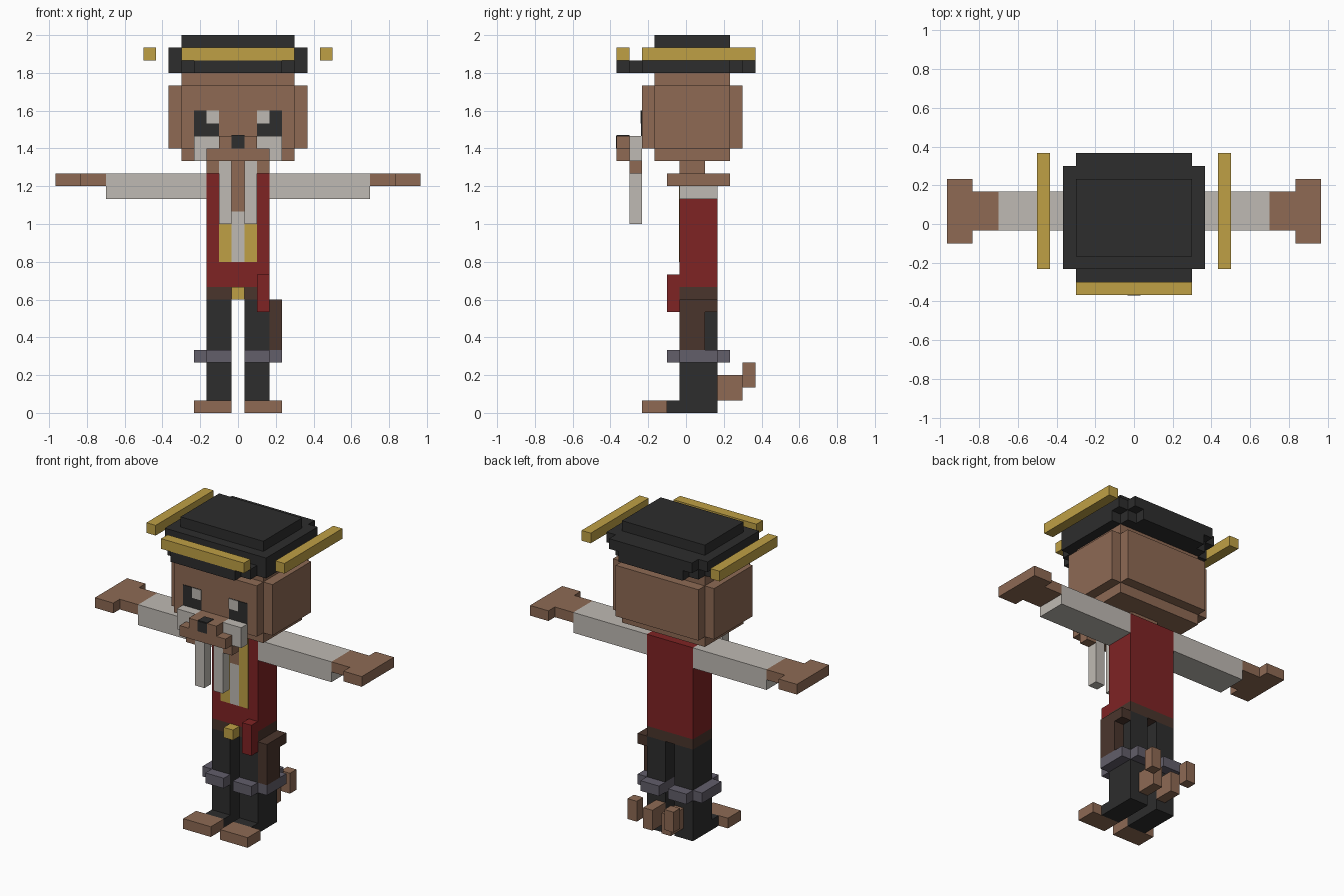
import bpy
import bmesh
from mathutils import Matrix, Vector

UNIT = 1 / 15  # edge of one block

cube = bpy.data.objects.get("Cube")
if cube:
    bpy.data.objects.remove(cube, do_unlink=True)


def linear(byte):
    c = byte / 255
    return c / 12.92 if c <= 0.04045 else ((c + 0.055) / 1.055) ** 2.4


def material(name, hex_code):
    color = [linear(b) for b in bytes.fromhex(hex_code)] + [1]
    mat = bpy.data.materials.new(name)
    mat.use_nodes = True
    mat.diffuse_color = color
    shader = mat.node_tree.nodes["Principled BSDF"]
    shader.inputs["Base Color"].default_value = color
    shader.inputs["Roughness"].default_value = 0.9
    return mat


FUR = material("brown fur", "8E6A54")
BLACK = material("soft black", "2D2D2D")
GOLD = material("gold", "BFA045")
WHITE = material("off white", "BFBAB3")
RED = material("dark red", "7F2324")
LEATHER = material("dark leather", "4A352C")
STEEL = material("grey violet", "625E6A")


def make(name, mat, spans):
    """Join boxes, each given as low and high corners in block units."""
    bm = bmesh.new()
    for low, high in spans:
        low, high = Vector(low), Vector(high)
        place = Matrix.Translation((low + high) / 2 * UNIT)
        scale = Matrix.Diagonal((high - low) * UNIT).to_4x4()
        bmesh.ops.create_cube(bm, size=1, matrix=place @ scale)
    mesh = bpy.data.meshes.new(name)
    bm.to_mesh(mesh)
    bm.free()
    mesh.materials.append(mat)
    obj = bpy.data.objects.new(name, mesh)
    bpy.context.collection.objects.link(obj)


def mirrored(spans):
    return [((-h[0], l[1], l[2]), (-l[0], h[1], h[2])) for l, h in spans]


def blocks(name, mat, *cells, pair=False):
    """Boxes given by first and last block along x, y and z."""
    spans = [((a - .5, c - .5, e), (b + .5, d + .5, f + 1))
             for a, b, c, d, e, f in cells]
    if pair:
        make("left_" + name, mat, spans)
        make("right_" + name, mat, mirrored(spans))
    else:
        make(name, mat, spans)


def plate(name, mat, x0, x1, face, z0, z1, depth=.06, pair=False):
    """Thin painted patch on the front of block row `face`."""
    y = face - .5
    spans = [((x0 - .5, y - depth, z0), (x1 + .5, y, z1 + 1))]
    make(name, mat, spans + (mirrored(spans) if pair else []))


# Head and hat
blocks("head", FUR, (-5, 5, -2, 3, 21, 25), (-4, 4, -3, 4, 21, 25),
       (-4, 4, -2, 3, 20, 26))
blocks("hat_brim", BLACK, (-5, 5, -3, 3, 27, 27), (-4, 4, -4, 4, 27, 27),
       (-3, 3, -5, 5, 27, 27))
blocks("hat_band", BLACK, (-5, 5, -3, 4, 28, 28), (-4, 4, -3, 5, 28, 28))
blocks("hat_crown", BLACK, (-4, 4, -2, 3, 29, 29))
blocks("hat_front_trim", GOLD, (-4, 4, -5, -5, 28, 28))
blocks("hat_side_trim", GOLD, (7, 7, -3, 5, 28, 28), pair=True)

# Face
plate("eyes", BLACK, 2, 3, -3, 22, 23, pair=True)
plate("eye_glints", WHITE, 2, 2, -3, 23, 23, depth=.1, pair=True)
blocks("muzzle", FUR, (-2, 2, -5, -5, 20, 20), (-1, 1, -5, -4, 20, 21))
plate("nose", BLACK, 0, 0, -5, 21, 21)
make("nose_top", BLACK, [((-.5, -5.5, 22), (.5, -4.5, 22.06))])
blocks("cheek", WHITE, (2, 3, -4, -4, 20, 21), pair=True)
blocks("jaw_corner", FUR, (2, 2, -4, -4, 19, 19), pair=True)
blocks("whisker", WHITE, (1, 1, -4, -4, 15, 19), pair=True)

# Torso with open coat
blocks("neck", FUR, (-1, 1, 0, 1, 19, 19))
blocks("coat", RED, (-2, 2, 0, 2, 10, 18))
plate("coat_trim", GOLD, 1, 1, 0, 12, 18, pair=True)
plate("shirt_front", WHITE, 0, 0, 0, 12, 15)
plate("bare_chest", FUR, 0, 0, 0, 16, 18)
blocks("belt", LEATHER, (-2, 2, 0, 2, 9, 9))
blocks("buckle", GOLD, (0, 0, -1, -1, 9, 9))
blocks("sash_end", RED, (2, 2, -1, -1, 8, 10))

# Arms
blocks("sleeve", WHITE, (3, 10, 0, 2, 17, 18), pair=True)
blocks("hand", FUR, (11, 12, 0, 2, 18, 18), (13, 14, -1, 3, 18, 18), pair=True)

# Legs
blocks("leg", BLACK, (1, 2, 0, 2, 0, 8), (1, 2, -1, -1, 0, 0), pair=True)
blocks("knee_band", STEEL, (1, 2, -1, 3, 4, 4), (3, 3, 0, 2, 4, 4), pair=True)
blocks("foot", FUR, (1, 3, -3, -2, 0, 0), pair=True)
blocks("holster", LEATHER, (3, 3, 0, 1, 5, 8), (3, 3, 2, 2, 8, 8))

# Split tail behind the legs
blocks("tail", FUR, (1, 1, 3, 4, 1, 2), (2, 2, 5, 5, 2, 3), pair=True)
